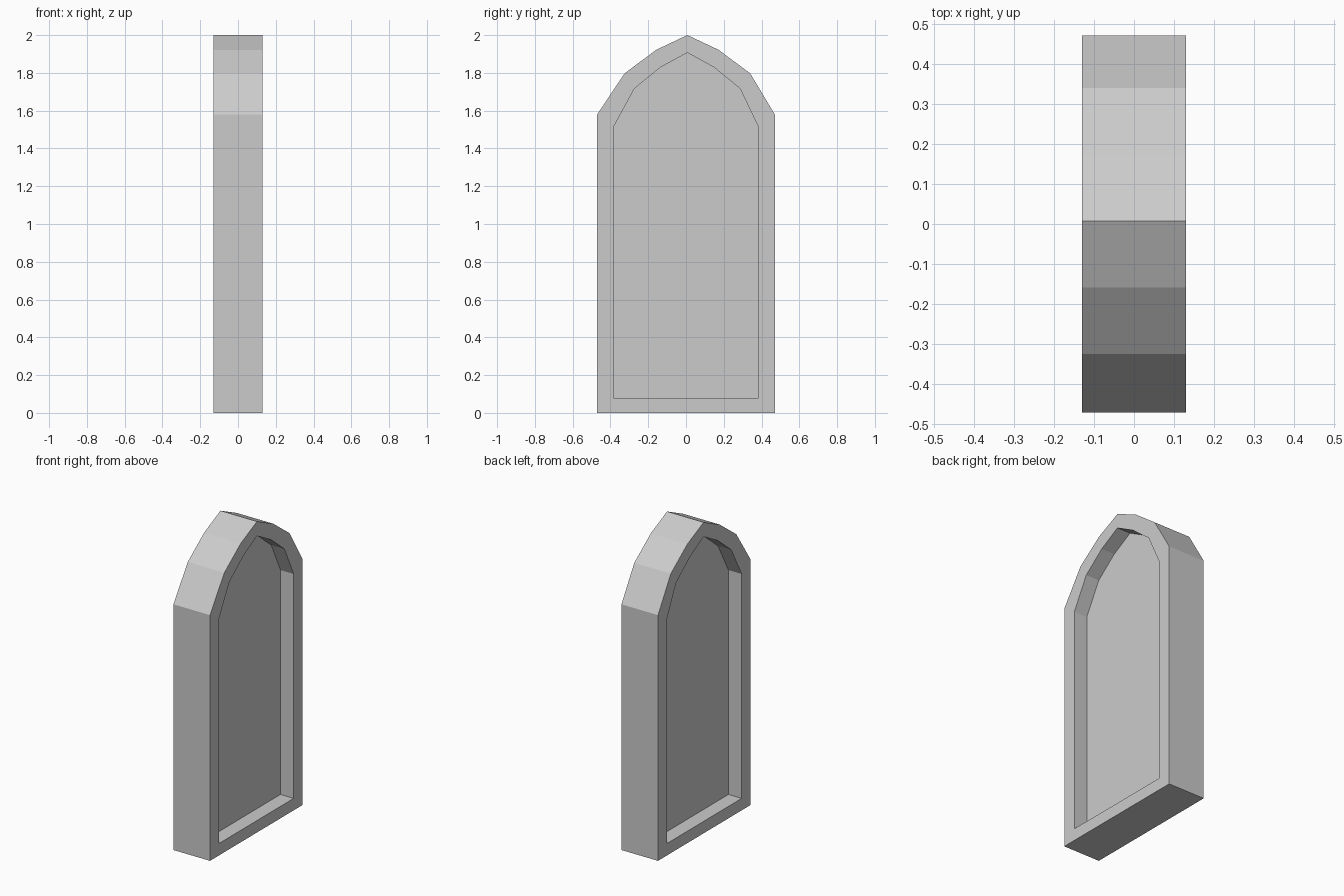
import bpy
import bmesh

cube = bpy.data.objects.get("Cube")
if cube:
    bpy.data.objects.remove(cube, do_unlink=True)

HALF_DEPTH = 0.13     # half thickness of the frame
PANEL_HALF = 0.036    # half thickness of the recessed panel

# Arch outlines as (y, z), running round from the lower corner
OUTER = [(-0.47, 0), (0.47, 0), (0.47, 1.58), (0.34, 1.797), (0.173, 1.922),
         (0.007, 2), (-0.158, 1.922), (-0.325, 1.797), (-0.47, 1.58)]
INNER = [(-0.38, 0.077), (0.38, 0.077), (0.38, 1.52), (0.286, 1.717), (0.147, 1.83),
         (0.007, 1.907), (-0.134, 1.83), (-0.273, 1.717), (-0.38, 1.52)]

# Plain stone grey
stone = bpy.data.materials.new("stone_grey")
stone.use_nodes = True
grey = (0.6, 0.6, 0.6, 1)
stone.diffuse_color = grey
stone.node_tree.nodes["Principled BSDF"].inputs["Base Color"].default_value = grey


def ring(bm, outline, x):
    return [bm.verts.new((x, y, z)) for y, z in outline]


def bridge(bm, a, b):
    for i in range(len(a)):
        j = (i + 1) % len(a)
        bm.faces.new((a[i], a[j], b[j], b[i]))


# One closed skin: panel, recess wall, rim, outer wall, rim, recess wall, panel
bm = bmesh.new()
rings = [ring(bm, INNER, PANEL_HALF), ring(bm, INNER, HALF_DEPTH),
         ring(bm, OUTER, HALF_DEPTH), ring(bm, OUTER, -HALF_DEPTH),
         ring(bm, INNER, -HALF_DEPTH), ring(bm, INNER, -PANEL_HALF)]
for a, b in zip(rings, rings[1:]):
    bridge(bm, a, b)
bm.faces.new(rings[0])
bm.faces.new(rings[-1])
bmesh.ops.recalc_face_normals(bm, faces=bm.faces)

mesh = bpy.data.meshes.new("arched_panel")
bm.to_mesh(mesh)
bm.free()
mesh.materials.append(stone)
panel = bpy.data.objects.new("arched_panel", mesh)
bpy.context.collection.objects.link(panel)
